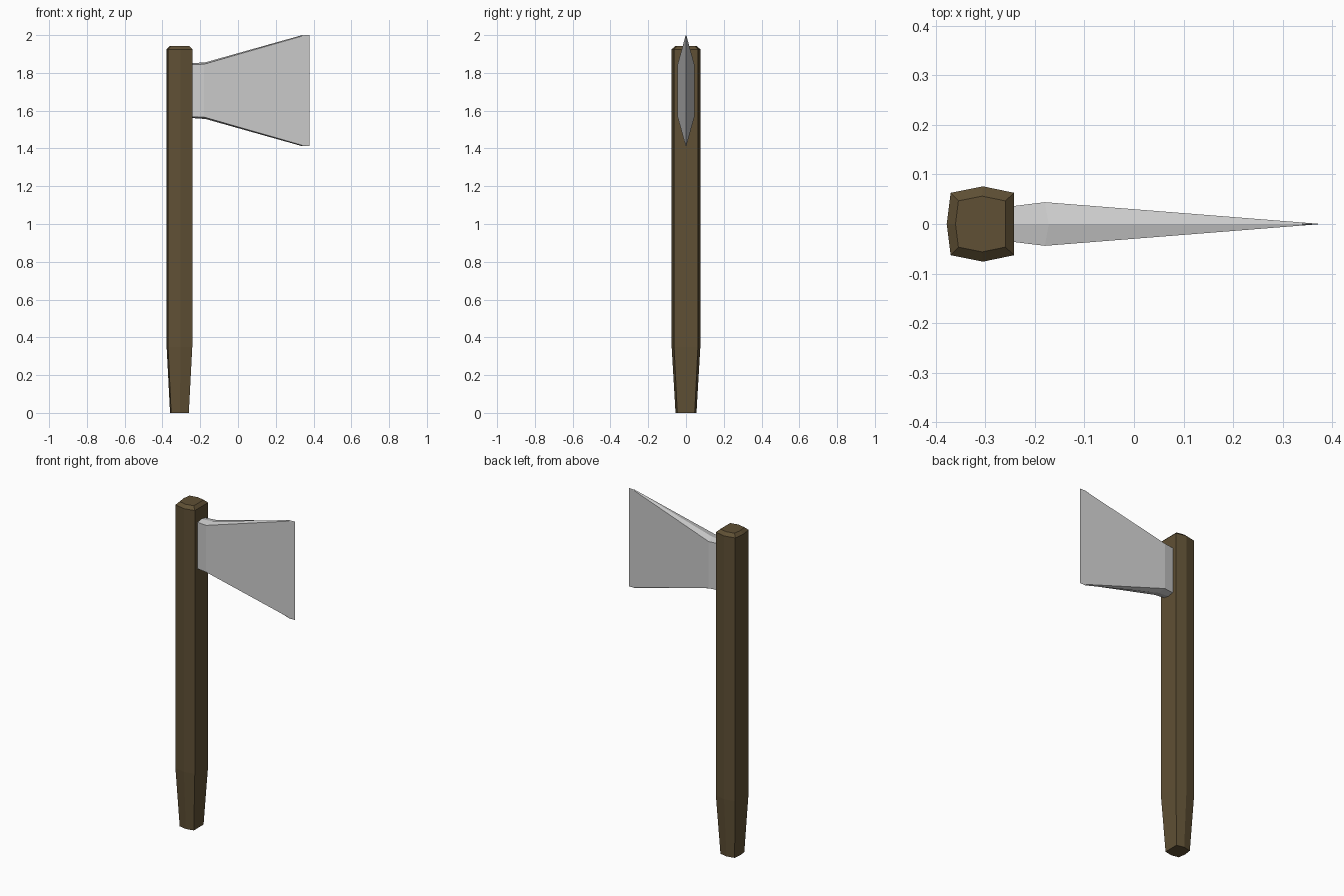
import bpy
import bmesh

cube = bpy.data.objects.get("Cube")
if cube:
    bpy.data.objects.remove(cube, do_unlink=True)


def make_material(name, rgb):
    mat = bpy.data.materials.new(name)
    mat.use_nodes = True
    color = (*rgb, 1.0)
    mat.diffuse_color = color
    bsdf = mat.node_tree.nodes["Principled BSDF"]
    bsdf.inputs["Base Color"].default_value = color
    bsdf.inputs["Roughness"].default_value = 0.7
    return mat


def loft(name, rings, mat):
    """Skin matching closed rings of points, cap the ends and weld."""
    bm = bmesh.new()
    loops = [[bm.verts.new(p) for p in ring] for ring in rings]
    for a, b in zip(loops, loops[1:]):
        for i in range(len(a)):
            j = (i + 1) % len(a)
            bm.faces.new((a[i], a[j], b[j], b[i]))
    bm.faces.new(loops[0])
    bm.faces.new(loops[-1])
    bmesh.ops.remove_doubles(bm, verts=bm.verts, dist=0.0005)
    bmesh.ops.recalc_face_normals(bm, faces=bm.faces)
    mesh = bpy.data.meshes.new(name)
    bm.to_mesh(mesh)
    bm.free()
    mesh.materials.append(mat)
    obj = bpy.data.objects.new(name, mesh)
    bpy.context.collection.objects.link(obj)
    return obj


wood = make_material("dark wood", (0.115, 0.08, 0.035))
steel = make_material("light steel", (0.61, 0.61, 0.61))

# Handle: faceted shaft, tapered grip at the bottom and chamfered top
HANDLE_X = -0.31
section = [(-0.068, 0), (-0.06, -0.063), (0.005, -0.076), (0.068, -0.063),
           (0.068, 0.063), (0.005, 0.076), (-0.06, 0.063)]
levels = [(0, 0.73), (0.35, 1), (1.925, 1), (1.943, 0.74)]
loft("handle",
     [[(HANDLE_X + x * s, y * s, z) for x, y in section] for z, s in levels],
     wood)

# Blade: ridged wedge flaring from a short neck to the cutting edge
BLADE_Z = 1.706


def blade_ring(x_ridge, x_side, half_thick, ridge, side):
    return [(x_ridge, 0, BLADE_Z + ridge),
            (x_side, half_thick, BLADE_Z + side),
            (x_side, half_thick, BLADE_Z - side),
            (x_ridge, 0, BLADE_Z - ridge),
            (x_side, -half_thick, BLADE_Z - side),
            (x_side, -half_thick, BLADE_Z + side)]


loft("axe_blade", [
    blade_ring(-0.245, -0.245, 0.036, 0.145, 0.139),
    blade_ring(-0.172, -0.18, 0.044, 0.15, 0.14),
    blade_ring(0.34, 0.34, 0.003, 0.294, 0.289),
    blade_ring(0.378, 0.378, 0, 0.294, 0.294),
], steel)
